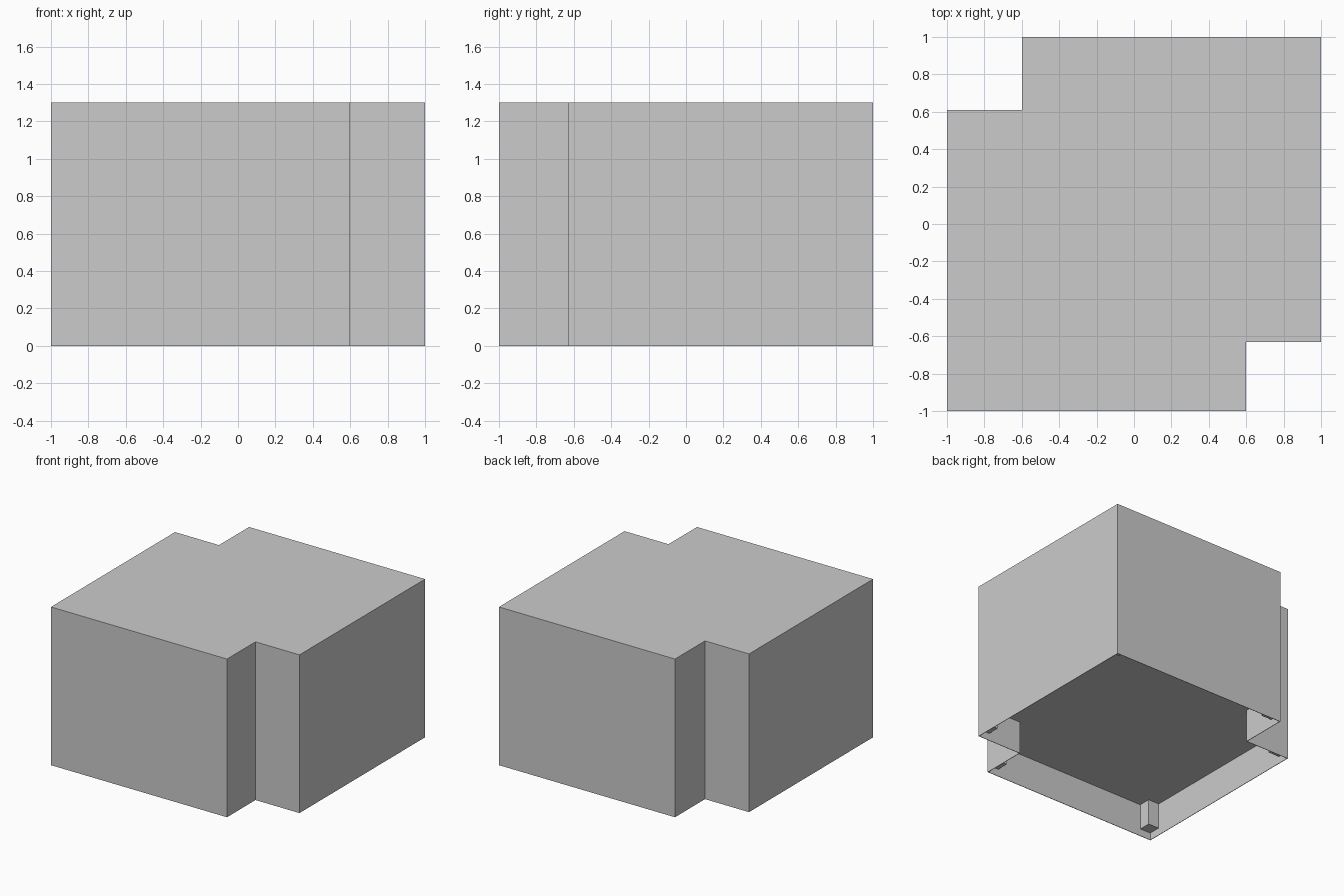
import bpy, bmesh
from mathutils import Vector

if "Cube" in bpy.data.objects:
    bpy.data.objects.remove(bpy.data.objects["Cube"])

HEIGHT, FLOOR, WALL = 1.30, 0.27, 0.004
FOOT, FOOT_Z = 0.10, 0.06


def add_object(name, bm):
    bmesh.ops.recalc_face_normals(bm, faces=bm.faces)
    mesh = bpy.data.meshes.new(name)
    bm.to_mesh(mesh)
    bm.free()
    obj = bpy.data.objects.new(name, mesh)
    bpy.context.collection.objects.link(obj)
    return obj


# Block body: notched outline, extruded up
outline = [(-1, -1), (0.6, -1), (0.6, -0.63), (1, -0.63),
           (1, 1), (-0.6, 1), (-0.6, 0.61), (-1, 0.61)]
bm = bmesh.new()
bottom = bm.faces.new([bm.verts.new((x, y, 0)) for x, y in reversed(outline)])
ext = bmesh.ops.extrude_face_region(bm, geom=[bottom], use_keep_orig=True)
top_verts = [g for g in ext["geom"] if isinstance(g, bmesh.types.BMVert)]
bmesh.ops.translate(bm, verts=top_verts, vec=(0, 0, HEIGHT))
bmesh.ops.recalc_face_normals(bm, faces=bm.faces)

# Recessed underside with a thin skirt around it
bm.faces.ensure_lookup_table()
under = next(f for f in bm.faces if f.normal.z < -0.9)
bmesh.ops.inset_region(bm, faces=[under], thickness=WALL, use_even_offset=True)
under = max((f for f in bm.faces if f.normal.z < -0.9), key=lambda f: f.calc_area())
rim = bmesh.ops.extrude_face_region(bm, geom=[under])
inner = [g for g in rim["geom"] if isinstance(g, bmesh.types.BMVert)]
bmesh.ops.translate(bm, verts=inner, vec=(0, 0, FLOOR))
if under.is_valid:
    bmesh.ops.delete(bm, geom=[under], context='FACES_ONLY')
add_object("notched_body", bm)

# Feet tucked inside each outer corner: (corner x, corner y, inward x, inward y)
corners = [(-1, -1, 1, 1), (0.6, -1, -1, 1), (1, -0.63, -1, 1),
           (1, 1, -1, -1), (-0.6, 1, 1, -1), (-1, 0.61, 1, -1)]
for i, (cx, cy, dx, dy) in enumerate(corners, 1):
    bm = bmesh.new()
    bmesh.ops.create_cube(bm, size=1)
    bmesh.ops.scale(bm, verts=bm.verts, vec=(FOOT, FOOT, FLOOR - FOOT_Z))
    foot = add_object(f"corner_foot_{i}", bm)
    shift = FOOT / 2 + WALL / 2
    foot.location = Vector((cx + dx * shift, cy + dy * shift, (FLOOR + FOOT_Z) / 2))
